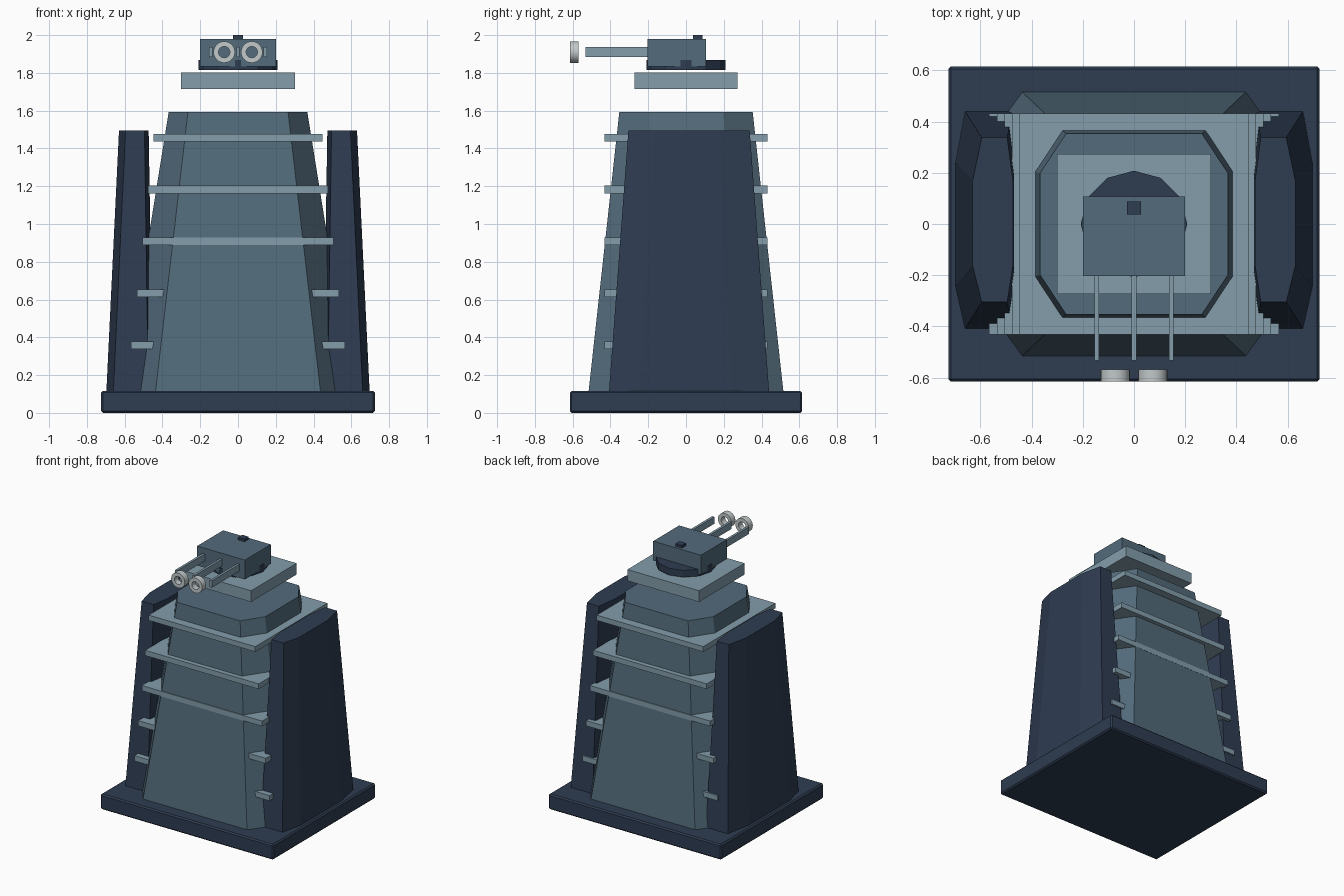
import bpy, bmesh, math

if "Cube" in bpy.data.objects:
    bpy.data.objects.remove(bpy.data.objects["Cube"])


def material(name, rgb):
    m = bpy.data.materials.new(name)
    lin = [((c / 255 + 0.055) / 1.055) ** 2.4 for c in rgb]
    m.diffuse_color = (*lin, 1)
    m.use_nodes = True
    m.node_tree.nodes["Principled BSDF"].inputs["Base Color"].default_value = m.diffuse_color
    return m


NAVY = material("navy", (46, 60, 81))
STEEL = material("steel_blue", (83, 107, 123))
PALE = material("pale_blue_grey", (131, 157, 171))
SILVER = material("silver", (194, 201, 202))


def finish(name, bm, mat):
    bmesh.ops.recalc_face_normals(bm, faces=bm.faces)
    me = bpy.data.meshes.new(name)
    bm.to_mesh(me)
    bm.free()
    ob = bpy.data.objects.new(name, me)
    me.materials.append(mat)
    bpy.context.collection.objects.link(ob)
    return ob


def loft(name, rings, mat, cap=True, closed=False):
    """Skin a stack of equal-length point rings."""
    bm = bmesh.new()
    vs = [[bm.verts.new(p) for p in r] for r in rings]
    n = len(rings[0])
    pairs = list(zip(vs, vs[1:]))
    if closed:
        pairs.append((vs[-1], vs[0]))
    for a, b in pairs:
        for i in range(n):
            j = (i + 1) % n
            bm.faces.new((a[i], a[j], b[j], b[i]))
    if cap:
        bm.faces.new(vs[0])
        bm.faces.new(vs[-1])
    return finish(name, bm, mat)


def box(name, x, y, z, mat):
    """Box from (min, max) pairs."""
    rings = [[(x[0], y[0], h), (x[1], y[0], h), (x[1], y[1], h), (x[0], y[1], h)] for h in z]
    return loft(name, rings, mat)


def octagon(x, y, cx, cy, z):
    """Chamfered rectangle: half sizes x, y and corner points cx, cy."""
    q = [(x, cy), (cx, y), (-cx, y), (-x, cy)]
    return [(a, b, z) for a, b in q] + [(-a, -b, z) for a, b in q]


# Base slab with softened edges
base = box("base", (-0.725, 0.725), (-0.615, 0.615), (0, 0.117), NAVY)
bev = base.modifiers.new("edge", "BEVEL")
bev.width = 0.01
bev.segments = 1

# Tapered tower
loft("tower", [octagon(0.605, 0.516, 0.437, 0.285, 0.11),
               octagon(0.367, 0.353, 0.265, 0.198, 1.593)], STEEL)

# Horizontal plates, widening downwards
for i, w in enumerate((0.447, 0.476, 0.505, 0.535, 0.567)):
    zc = 1.457 - 0.2745 * i
    box(f"plate_{i + 1}", (-w, w), (-0.432, 0.432), (zc - 0.02, zc + 0.02), PALE)


# Side buttresses
def fin_ring(s, outer, outer_end, inner, inner_end, back, back_mid, front_mid, front, z):
    pts = [(outer_end, back), (outer, back_mid), (outer, front_mid), (outer_end, front),
           (inner_end, front), (inner, front_mid), (inner, back_mid), (inner_end, back)]
    return [(s * x, y, z) for x, y in pts]


for s, side in ((-1, "left"), (1, "right")):
    loft(f"{side}_buttress",
         [fin_ring(s, 0.697, 0.66, 0.45, 0.475, 0.44, 0.24, -0.245, -0.408, 0.11),
          fin_ring(s, 0.63, 0.595, 0.473, 0.495, 0.337, 0.172, -0.165, -0.305, 1.495)], NAVY)

# Floating platform
box("platform", (-0.301, 0.301), (-0.273, 0.273), (1.716, 1.801), PALE)

# Turret: twelve-sided turntable, housing and top sensor
loft("turntable", [[(0.208 * math.cos(k * math.pi / 6), 0.208 * math.sin(k * math.pi / 6), z)
                    for k in range(12)] for z in (1.815, 1.867)], NAVY)
box("housing", (-0.2, 0.2), (-0.204, 0.107), (1.833, 1.98), STEEL)
box("sensor", (-0.027, 0.027), (0.038, 0.088), (1.975, 2.0), NAVY)

# Three flat barrels
for i, x in enumerate((-0.145, 0, 0.145)):
    box(f"barrel_{i + 1}", (x - 0.009, x + 0.009), (-0.533, -0.2), (1.884, 1.937), PALE)

# Two muzzle rings
for s, side in ((-1, "left"), (1, "right")):
    prof = [(0.057, -0.615), (0.057, -0.568), (0.03, -0.568), (0.03, -0.615)]
    ring = loft(f"{side}_muzzle_ring",
                [[(s * 0.073 + r * math.cos(k * math.pi / 12), y, 1.91 + r * math.sin(k * math.pi / 12))
                  for k in range(24)] for r, y in prof], SILVER, cap=False, closed=True)
    bpy.context.view_layer.objects.active = ring
    ring.select_set(True)
    bpy.ops.object.shade_smooth_by_angle()
    ring.select_set(False)
